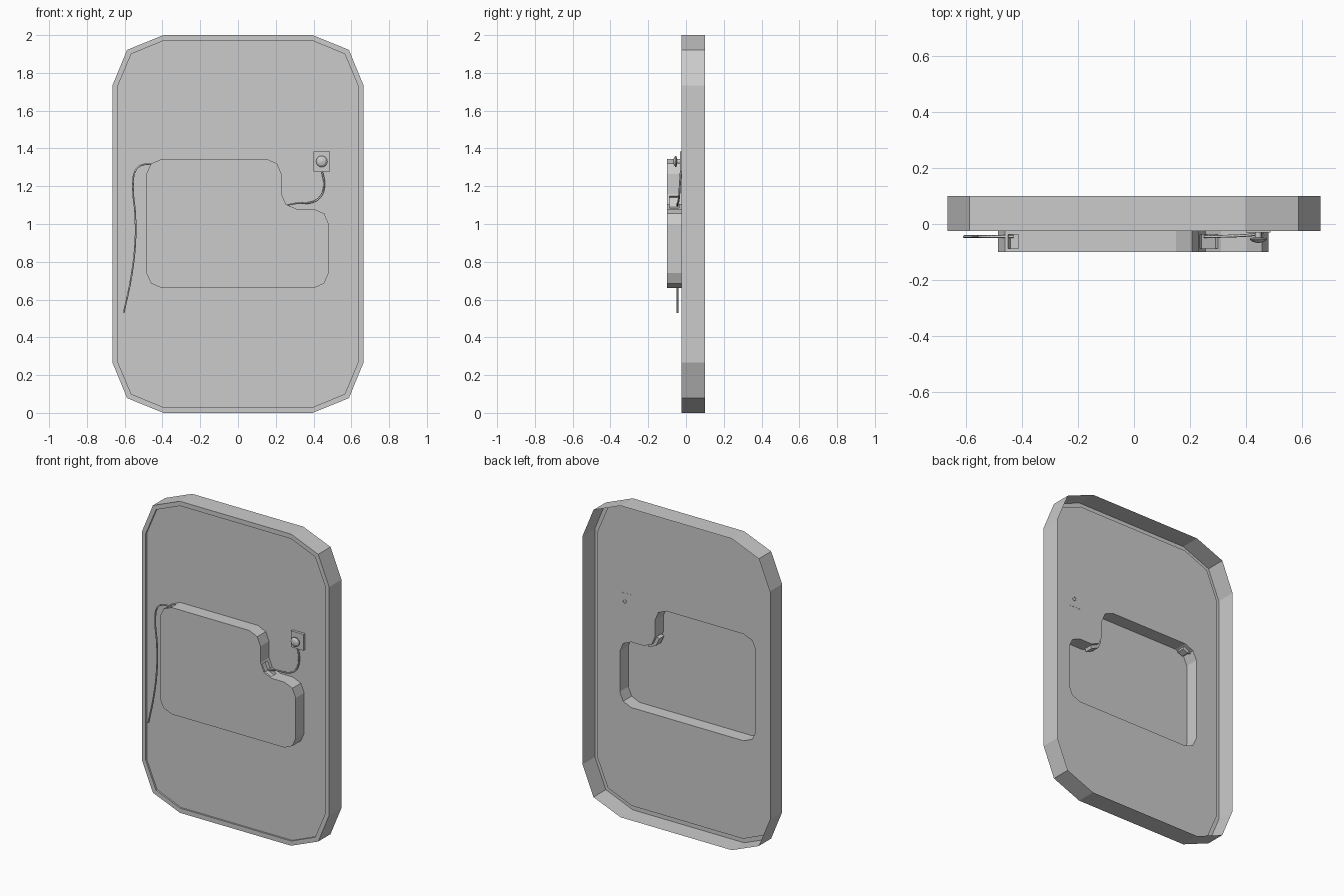
import bpy, bmesh, math
from mathutils import Vector

if "Cube" in bpy.data.objects:
    bpy.data.objects.remove(bpy.data.objects["Cube"])


def finish(name, bm, smooth=False):
    me = bpy.data.meshes.new(name)
    bm.to_mesh(me)
    bm.free()
    ob = bpy.data.objects.new(name, me)
    bpy.context.collection.objects.link(ob)
    if smooth:
        for p in me.polygons:
            p.use_smooth = True
    return ob


def ring(bm, pts, y):
    return [bm.verts.new((x, y, z)) for x, z in pts]


def bridge(bm, a, b):
    # outlines run counter-clockwise seen from the front; a is behind b
    n = len(a)
    return [bm.faces.new((a[i], a[(i + 1) % n], b[(i + 1) % n], b[i])) for i in range(n)]


def outline(w1, w2, w3, h1, h2, h3):
    # chamfered panel outline mirrored in x and about z = 1
    q = [(w3, h1), (w2, h2), (w1, h3)]
    right = [(x, 1 - h) for x, h in reversed(q)] + [(x, 1 + h) for x, h in q]
    return right + [(-x, z) for x, z in reversed(right)]


OUTER = outline(0.395, 0.587, 0.665, 0.733, 0.922, 1.0)
INNER = outline(0.395, 0.565, 0.638, 0.727, 0.90, 0.97)
BOX = [(-0.40, 0.66), (0.40, 0.66), (0.456, 0.685), (0.48, 0.74),
       (0.48, 1.0), (0.456, 1.056), (0.40, 1.08), (0.31, 1.08),
       (0.254, 1.104), (0.23, 1.16), (0.23, 1.265), (0.207, 1.32),
       (0.15, 1.345), (-0.40, 1.345), (-0.46, 1.32), (-0.485, 1.265),
       (-0.485, 0.74), (-0.46, 0.685)]
PANEL_Y = -0.014

# Open-backed door tray: outer wall, front rim and recess step
bm = bmesh.new()
loops = [ring(bm, OUTER, 0.1), ring(bm, OUTER, -0.025),
         ring(bm, INNER, -0.025), ring(bm, INNER, PANEL_Y)]
for a, b in zip(loops, loops[1:]):
    bridge(bm, a, b)

# Hollow stepped housing pushed out of the panel
base = ring(bm, BOX, PANEL_Y)
shoulder = ring(bm, BOX, -0.025)
front = ring(bm, BOX, -0.1)
bridge(bm, base, shoulder)
walls = bridge(bm, shoulder, front)
bm.faces.new(front)

# Recessed panel around the housing
edges = []
for lp in (loops[-1], base):
    edges += [bm.edges.get((lp[i], lp[(i + 1) % len(lp)])) for i in range(len(lp))]
fill = bmesh.ops.triangle_fill(bm, edges=edges, use_beauty=True, normal=(0, -1, 0))
for f in fill["geom"]:
    if isinstance(f, bmesh.types.BMFace):
        f.normal_update()
        if f.normal.y > 0:
            f.normal_flip()

# Cable pockets in the housing corners
bm.normal_update()
for faces in ([walls[7], walls[8]], [walls[13]]):
    bmesh.ops.inset_region(bm, faces=faces, thickness=0.012, use_even_offset=True)
    bm.normal_update()
    bmesh.ops.inset_region(bm, faces=faces, thickness=0.001, depth=-0.02)
    bm.normal_update()
finish("door_shell", bm)

# Square mounting plate
bm = bmesh.new()
bmesh.ops.create_cube(bm, size=1)
for v in bm.verts:
    v.co = Vector((0.443 + v.co.x * 0.088, -0.022 + v.co.y * 0.018, 1.331 + v.co.z * 0.104))
finish("button_plate", bm)

# Turned button: stem, flange and cap
bm = bmesh.new()
profile = [(0.012, -0.01), (0.012, -0.048), (0.03, -0.05), (0.03, -0.056),
           (0.019, -0.064), (0.0, -0.068)]
vs = [bm.verts.new((r, y, 0)) for r, y in profile]
es = [bm.edges.new(p) for p in zip(vs, vs[1:])]
bmesh.ops.spin(bm, geom=vs + es, cent=(0, 0, 0), axis=(0, 1, 0),
               angle=math.tau, steps=16)
bmesh.ops.remove_doubles(bm, verts=bm.verts, dist=0.0001)
bmesh.ops.recalc_face_normals(bm, faces=bm.faces)
bmesh.ops.translate(bm, verts=bm.verts, vec=(0.443, 0, 1.331))
finish("button", bm)


# Cables
def cable(name, pts, r=0.005):
    cu = bpy.data.curves.new(name, "CURVE")
    cu.dimensions = "3D"
    cu.bevel_depth = r
    cu.bevel_resolution = 1
    cu.resolution_u = 4
    cu.use_fill_caps = True
    sp = cu.splines.new("BEZIER")
    sp.bezier_points.add(len(pts) - 1)
    for bp, p in zip(sp.bezier_points, pts):
        bp.co = p
        bp.handle_left_type = bp.handle_right_type = "AUTO"
    bpy.context.collection.objects.link(bpy.data.objects.new(name, cu))


cable("left_cable", [(-0.605, -0.045, 0.53), (-0.565, -0.045, 0.72), (-0.544, -0.045, 0.9),
                     (-0.544, -0.045, 1.05), (-0.556, -0.045, 1.2), (-0.542, -0.045, 1.285),
                     (-0.51, -0.045, 1.312), (-0.43, -0.045, 1.315)])
cable("right_cable", [(0.25, -0.045, 1.098), (0.31, -0.044, 1.11), (0.39, -0.041, 1.115),
                      (0.435, -0.037, 1.143), (0.456, -0.033, 1.2), (0.444, -0.027, 1.285)])
